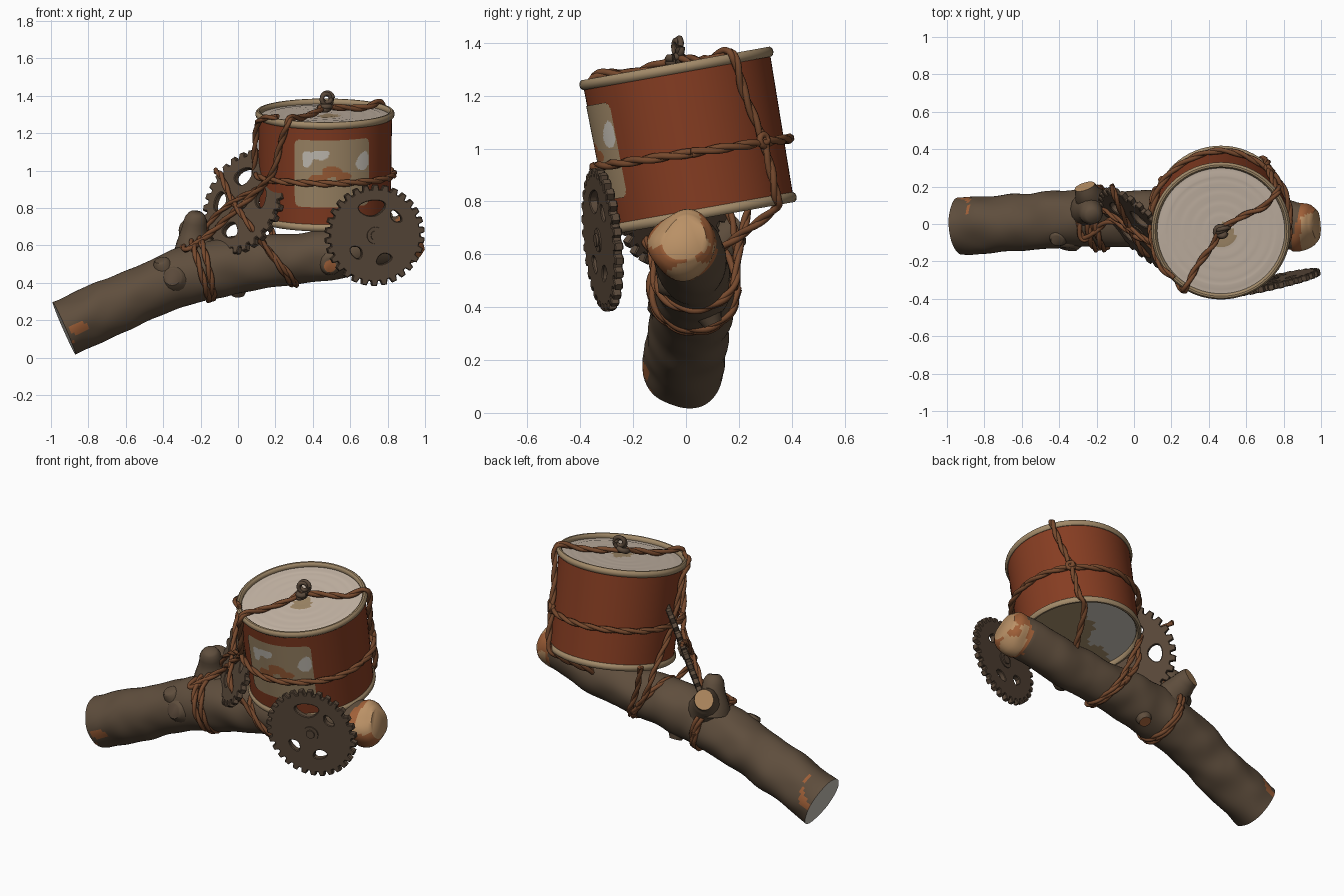
import bpy, bmesh, math
from mathutils import Vector, Matrix, noise

if "Cube" in bpy.data.objects:
    bpy.data.objects.remove(bpy.data.objects["Cube"])
V = Vector
rad, cos, sin, pi = math.radians, math.cos, math.sin, math.pi

def srgb(name, *c):
    m = bpy.data.materials.new(name)
    m.diffuse_color = [((v / 255 + .055) / 1.055) ** 2.4 for v in c] + [1]
    m.use_nodes = True
    m.node_tree.nodes["Principled BSDF"].inputs["Base Color"].default_value = m.diffuse_color
    return m

BARK = srgb("bark", 95, 78, 61)
RED = srgb("drum red", 134, 61, 34)
CREAM = srgb("cream paint", 162, 138, 105)
SKIN = srgb("drum skin", 200, 184, 168)
ROPE = srgb("rope brown", 118, 73, 45)
WOOD = srgb("bare wood", 186, 145, 102)
ORANGE = srgb("orange wood", 160, 96, 56)
GREY = srgb("grey wood", 200, 194, 184)
IRON = srgb("rusty iron", 90, 73, 58)

def finish(name, bm, mats, angle=40):
    me = bpy.data.meshes.new(name)
    bmesh.ops.recalc_face_normals(bm, faces=bm.faces)
    bm.to_mesh(me)
    bm.free()
    ob = bpy.data.objects.new(name, me)
    for m in mats:
        me.materials.append(m)
    bpy.context.collection.objects.link(ob)
    bpy.ops.object.select_all(action='DESELECT')
    ob.select_set(True)
    bpy.context.view_layer.objects.active = ob
    bpy.ops.object.shade_smooth_by_angle(angle=rad(angle))
    return ob

def spline(pts, step):
    """Catmull-Rom path; each point may carry a radius as 4th value"""
    p = [V(q) for q in pts]
    p = [2 * p[0] - p[1]] + p + [2 * p[-1] - p[-2]]
    out = []
    for a, b, c, d in zip(p, p[1:], p[2:], p[3:]):
        n = max(2, int((c - b).length / step))
        for i in range(n):
            t = i / n
            out.append(.5 * (2 * b + (c - a) * t + (2 * a - 5 * b + 4 * c - d) * t * t
                             + (3 * b - a - 3 * c + d) * t ** 3))
    return out + [p[-2]]

def frames(path):
    res, n = [], None
    for i, q in enumerate(path):
        t = (path[min(i + 1, len(path) - 1)] - path[max(i - 1, 0)]).normalized()
        n = n or (V((0, 0, 1)) if abs(t.z) < .9 else V((1, 0, 0)))
        n = (n - t * n.dot(t)).normalized()
        res.append((n, t.cross(n)))
    return res

def sweep(bm, path, radii, sides, rough=0):
    rings = []
    for q, r, (n, b) in zip(path, radii, frames(path)):
        ring = []
        for k in range(sides):
            d = n * cos(2 * pi * k / sides) + b * sin(2 * pi * k / sides)
            amount = rough * (3 if q.x > .86 else 1)   # splintered right end
            ring.append(bm.verts.new(q + d * r * (1 + amount * noise.noise((q + d * r) * 7))))
        rings.append(ring)
    for a, b in zip(rings, rings[1:]):
        for k in range(sides):
            j = (k + 1) % sides
            bm.faces.new((a[k], a[j], b[j], b[k]))
    for ring in (rings[0], rings[-1]):
        bm.faces.new(ring)

def rope(name, pts, thick=.013, mat=ROPE):
    """Two strands loosely twisted around a path"""
    path, bm = spline(pts, .012), bmesh.new()
    fr = frames(path)
    for s in (0, pi):
        strand, dist = [], 0
        for i, (q, (n, b)) in enumerate(zip(path, fr)):
            dist += (q - path[i - 1]).length if i else 0
            a = s + dist * 2 * pi / .22
            strand.append(q + (n * cos(a) + b * sin(a)) * thick * .5)
        sweep(bm, strand, [thick] * len(strand), 7)
    return finish(name, bm, [mat], 60)

def loop_pts(c, normal, r, n=16):
    q = V(normal).to_track_quat('Z', 'Y')
    return [V(c) + q @ V((r * cos(2 * pi * k / n), r * sin(2 * pi * k / n), 0)) for k in range(n + 1)]

# ---- log: bark tube with bare broken ends
LOG = [(-.93, -.01, .158, .153), (-.6, .008, .303, .15), (-.3, .03, .43, .153), (-.05, .03, .49, .153),
       (.25, .03, .525, .135), (.55, .02, .558, .132), (.8, 0, .622, .13), (.92, -.008, .645, .118), (.975, -.008, .66, .08)]
def tube(bm, pts, sides, step, rough):
    s = spline(pts, step)
    sweep(bm, [q.xyz for q in s], [q[3] for q in s], sides, rough)

bm = bmesh.new()
tube(bm, LOG, 48, .016, .09)
for f in bm.faces:
    c = f.calc_center_median()
    w = noise.noise(c * 8)
    if len(f.verts) > 4:
        f.material_index = 3 if c.x < 0 else 1
    elif c.x > .86 + .05 * w:
        f.material_index = 2 if w > .15 or c.x < .89 else 1
    elif c.x < -.88 and noise.noise(c * 6 + V((3, 1, 2))) > .25 or (c - V((-.86, -.14, .17))).length < .05 + .05 * w:
        f.material_index = 2
finish("log", bm, [BARK, WOOD, ORANGE, GREY], 50)

# branch stubs and knots, each with a bare tip
def stub(name, pts, tip):
    bm = bmesh.new()
    tube(bm, pts, 16, .02, .2)
    for f in bm.faces:
        if len(f.verts) > 4:
            f.material_index = 1
    finish(name, bm, [BARK, tip], 50)
stub("branch_stub", [(-.17, .05, .5, .13), (-.22, .11, .61, .09), (-.25, .16, .67, .068), (-.265, .2, .69, .055)], WOOD)
stub("side_branch", [(-.24, .08, .56, .1), (-.235, .07, .67, .075), (-.225, .05, .745, .06), (-.22, .04, .775, .035)], BARK)
stub("front_knot", [(-.33, -.05, .42, .1), (-.345, -.105, .425, .07), (-.35, -.135, .43, .045)], IRON)
stub("top_knot", [(-.38, -.03, .44, .08), (-.41, -.08, .505, .045), (-.415, -.09, .52, .03)], BARK)
stub("lower_knot", [(0, .06, .45, .08), (.0, .09, .36, .045), (.0, .1, .335, .035)], ORANGE)
stub("front_scar", [(.49, -.03, .53, .09), (.49, -.09, .495, .06), (.49, -.107, .49, .035)], ORANGE)

# ---- drum, in a frame tilted towards the front, slightly narrower at the bottom
P0, AX, UP = V((.465, .063, .747)), V((0, -.176, .984)), V((0, .984, .176))
def drum(deg, t, r):
    return P0 + AX * t + V((cos(rad(deg)) * r, 0, 0)) + UP * sin(rad(deg)) * r

def lathe(name, profile, mats, rule=None, n=64):
    bm = bmesh.new()
    rings = [[bm.verts.new(drum(360 * k / n, t, r)) for k in range(n)] for r, t in profile]
    for a, b in zip(rings, rings[1:]):
        for k in range(n):
            bm.faces.new((a[k], a[k - 1], b[k - 1], b[k]))
    bmesh.ops.remove_doubles(bm, verts=bm.verts, dist=.0001)
    for f in bm.faces:
        f.material_index = rule(f.calc_center_median()) if rule else 0
    return finish(name, bm, mats)

def stain(c):
    return int((c - V((.49, -.06, c.z))).length < .05 + .04 * noise.noise(c * 20))

def under_stain(c):
    return int(c.y - c.x > -.28 + .2 * noise.noise(c * 6))

lathe("drum_shell", [(.35, 0), (.359, .57)], [RED])
lathe("drum_skin", [(.352, .558), (.32, .556), (.3, .561)] + [(.29 - .02 * i, .559 + .001 * (i % 3)) for i in range(14)] + [(0, .559)],
      [SKIN, CREAM], stain)
lathe("drum_bottom", [(.347 - .0347 * i, .022) for i in range(10)] + [(0, .022)], [CREAM, GREY], under_stain)
for name, t0, r0 in (("bottom_rim", .008, .347), ("top_rim", .565, .357)):
    ring = [(r0 + .016 * cos(2 * pi * k / 10), t0 + .02 * sin(2 * pi * k / 10)) for k in range(11)]
    lathe(name, ring, [CREAM])

# worn label plate with flaked patches
WHITE_SPOTS = [(.365, 1.06, .03, .04), (.44, 1.085, .045, .026), (.665, 1.055, .035, .045)]
RED_SPOTS = [(.5, .99, .06, .03), (.43, .95, .045, .03), (.56, .965, .04, .025)]
def hit(c, spots):
    w = 1 + .9 * noise.noise(c * 22)
    return any(((c.x - x) / a) ** 2 + ((c.z - z) / b) ** 2 < w for x, z, a, b in spots)
bm = bmesh.new()
NA, NT = 84, 64
g = [[bm.verts.new(drum(-117 + 68 * i / NA, .12 + .365 * j / NT, .355 + .006 * j / NT)) for j in range(NT + 1)] for i in range(NA + 1)]
for i in range(NA):
    for j in range(NT):
        dx, dy = max(0, abs(i + .5 - NA / 2) - NA / 2 + 6), max(0, abs(j + .5 - NT / 2) - NT / 2 + 6)
        if dx * dx + dy * dy > 36:
            continue
        f = bm.faces.new((g[i][j], g[i + 1][j], g[i + 1][j + 1], g[i][j + 1]))
        c = f.calc_center_median()
        f.material_index = 1 if hit(c, WHITE_SPOTS) else 2 if hit(c, RED_SPOTS) else 0
finish("label", bm, [CREAM, GREY, ORANGE])

# ---- gears: flat outlines with holes, extruded
def gear(name, centre, normal, teeth, r0, r1, holes):
    n = V(normal).normalized()
    v = (V((0, 0, 1)) - n * n.z).normalized()
    u = v.cross(n)
    cu = bpy.data.curves.new(name, 'CURVE')
    cu.dimensions, cu.fill_mode, cu.extrude = '2D', 'BOTH', .013
    cu.bevel_depth, cu.bevel_resolution = .004, 0
    shape = ((0, r0), (.22, r0), (.36, r1), (.72, r1), (.86, r0))
    lines = [[(r * cos(2 * pi * (k + o) / teeth), r * sin(2 * pi * (k + o) / teeth)) for k in range(teeth) for o, r in shape]]
    for x, y, a, b in holes:   # ovals lying along the circumference
        h, line = math.atan2(y, x), []
        for k in range(20):
            p, q = b * cos(pi * k / 10), a * sin(pi * k / 10) * (1 + .25 * cos(pi * k / 10))
            line.append((x + p * cos(h) - q * sin(h), y + p * sin(h) + q * cos(h)))
        lines.append(line)
    for line in lines:
        s = cu.splines.new('POLY')
        s.points.add(len(line) - 1)
        for pt, (x, y) in zip(s.points, line):
            pt.co = (x, y, 0, 1)
        s.use_cyclic_u = True
    tmp = bpy.data.objects.new(name + "_outline", cu)
    bpy.context.collection.objects.link(tmp)
    bpy.context.view_layer.update()
    bm = bmesh.new()
    bm.from_mesh(tmp.evaluated_get(bpy.context.evaluated_depsgraph_get()).to_mesh())
    bpy.data.objects.remove(tmp)
    bmesh.ops.remove_doubles(bm, verts=bm.verts, dist=.0002)
    for r, d in ((.05, .045), (.028, .06)):   # stepped hub
        bmesh.ops.create_cone(bm, cap_ends=True, segments=20, radius1=r, radius2=r * .9, depth=d)
    bm.transform(Matrix.Translation(centre) @ Matrix((u, v, n)).transposed().to_4x4())
    for f in bm.faces:
        f.material_index = 0
    finish(name, bm, [IRON], 30)

G2, N2 = V((.035, -.03, .83)), V((-.67, -.66, .32)).normalized()
gear("right_gear", V((.73, -.315, .655)), (.22, -.97, -.09), 30, .242, .268,
     [(-.02, .145, .075, .045), (.11, .1, .04, .026), (-.1, -.09, .04, .03), (.05, -.125, .045, .03)])
gear("left_gear", G2, N2, 28, .258, .288,
     [(-.04, .14, .065, .05), (-.17, 0, .055, .045), (-.04, -.16, .06, .045), (.13, .02, .06, .04)])

# ---- ropes
def on_gear(x, z, off=.032):
    p = V((x, 0, z))
    p.y = G2.y + (off - N2.x * (x - G2.x) - N2.z * (z - G2.z)) / N2.y
    return p

rope("drum_band", [drum(15 * k, .24 - .012 * sin(rad(15 * k)), .369 + .006 * sin(rad(45 * k)) ** 2) for k in range(25)])
rope("top_rope", [(-.3, .08, .61), (-.27, -.08, .58), on_gear(-.13, .68), on_gear(0, .8), on_gear(.09, .88),
                  drum(222, .29, .378), drum(230, .45, .373), drum(238, .56, .382), drum(238, .595, .35), drum(236, .578, .22),
                  drum(240, .59, .08), drum(90, .6, .01), drum(35, .582, .15), drum(30, .578, .26), drum(35, .595, .35),
                  drum(36, .56, .382), drum(40, .42, .37), drum(47, .24, .375), drum(50, .03, .374), drum(55, -.03, .32),
                  (.55, .13, .62)])
rope("gear_rope", [on_gear(-.12, 1.0, .0), on_gear(-.09, .97), on_gear(-.03, .84), on_gear(.06, .71), (.14, -.13, .6),
                   (.27, -.1, .45), (.31, .03, .39), (.27, .17, .46), (.2, .2, .62), drum(150, .02, .372)], .012)
rope("side_rope", [drum(225, .592, .355), drum(210, .575, .378), drum(192, .5, .375), drum(182, .25, .377),
                   drum(165, .0, .374), (.14, .19, .62), (.23, .18, .47)], .012)
rope("gear_loop", [on_gear(.1, .9), on_gear(0, .85, .036), on_gear(-.11, .77), on_gear(-.18, .68), (-.24, -.07, .57)], .011)
rope("log_wrap_a", loop_pts((-.2, .03, .465), (.95, 0, .28), .164))
rope("log_wrap_b", loop_pts((-.17, .03, .475), (.97, .08, .22), .164))
rope("log_wrap_c", loop_pts((.2, .035, .52), (.82, 0, .57), .153))
rope("side_knot", loop_pts(drum(47, .24, .38), (1, 1, .4), .018, 8), .013)
rope("top_knot_base", loop_pts(drum(90, .6, .0), (0, -.2, 1), .022, 8), .016, IRON)
rope("top_knot_loop", loop_pts((.475, -.03, 1.385), (.35, -1, 0), .028, 10), .012, IRON)
